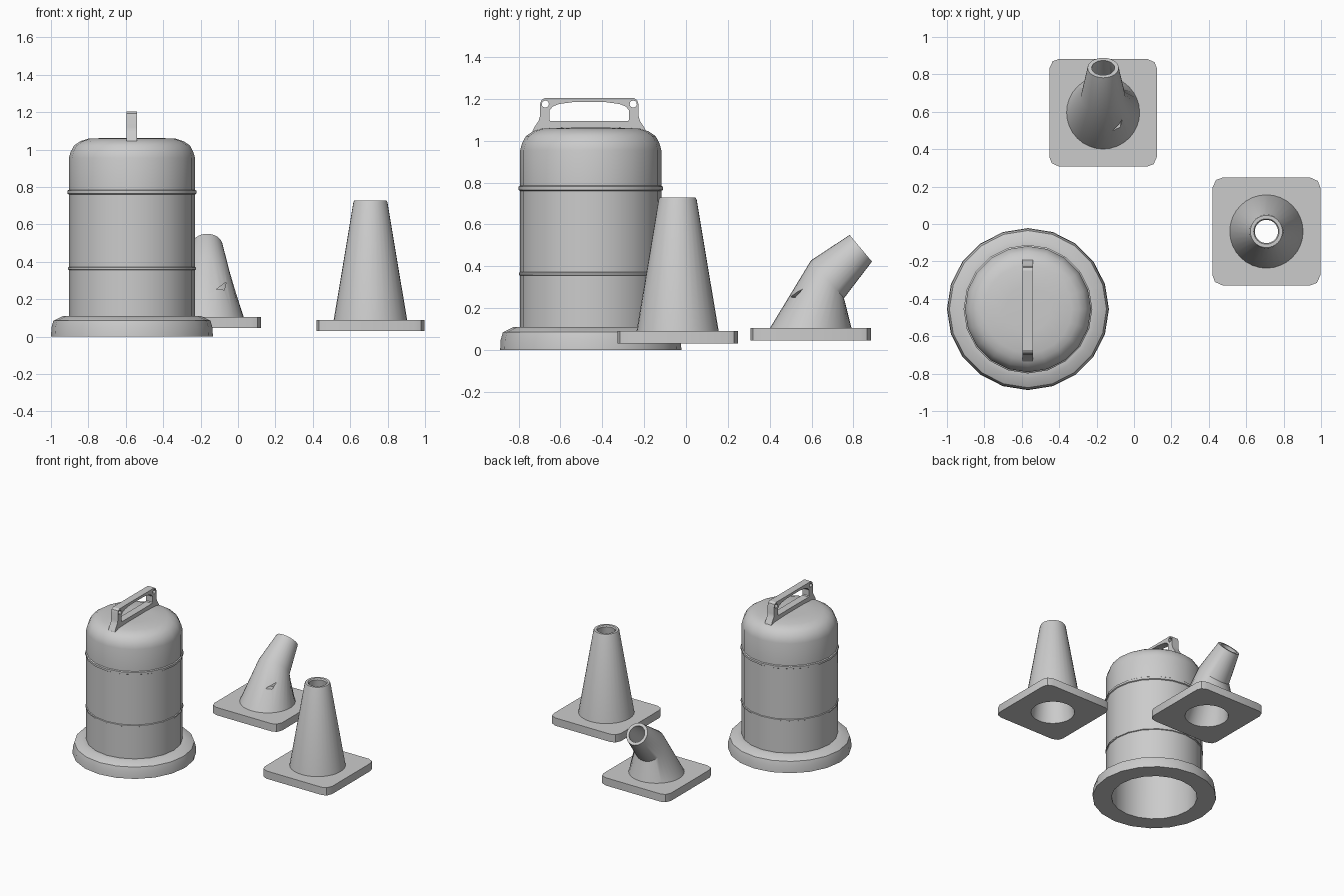
import bpy, bmesh, math
from mathutils import Vector, Matrix

if "Cube" in bpy.data.objects:
    bpy.data.objects.remove(bpy.data.objects["Cube"])


def ring(center, r, n, tilt=0.0):
    """Circle of n points; tilt leans its axis towards +y."""
    rot = Matrix.Rotation(-tilt, 3, 'X')
    return [Vector(center) + rot @ Vector((r * math.cos(2 * math.pi * i / n),
                                           r * math.sin(2 * math.pi * i / n), 0)) for i in range(n)]


def smooth(ob, angle=30):
    bpy.ops.object.select_all(action='DESELECT')
    ob.select_set(True)
    bpy.context.view_layer.objects.active = ob
    bpy.ops.object.shade_smooth_by_angle(angle=math.radians(angle))


def loft(name, rings, loop=False):
    """Skin a list of rings; either a closed loop of rings or capped ends."""
    bm = bmesh.new()
    vs = [[bm.verts.new(p) for p in r] for r in rings]
    pairs = list(zip(vs, vs[1:])) + ([(vs[-1], vs[0])] if loop else [])
    n = len(rings[0])
    for a, b in pairs:
        for i in range(n):
            j = (i + 1) % n
            bm.faces.new((a[i], a[j], b[j], b[i]))
    if not loop:
        bm.faces.new(vs[0])
        bm.faces.new(vs[-1])
    bmesh.ops.recalc_face_normals(bm, faces=bm.faces)
    me = bpy.data.meshes.new(name)
    bm.to_mesh(me)
    bm.free()
    ob = bpy.data.objects.new(name, me)
    bpy.context.collection.objects.link(ob)
    return ob


def plate(name, outlines, depth, loc, rot=(0, 0, 0)):
    """Flat filled outline with holes, thickened to depth."""
    cu = bpy.data.curves.new(name, 'CURVE')
    cu.dimensions = '2D'
    cu.fill_mode = 'BOTH'
    cu.extrude = depth / 2
    for pts in outlines:
        sp = cu.splines.new('POLY')
        sp.points.add(len(pts) - 1)
        for p, q in zip(sp.points, pts):
            p.co = (q[0], q[1], 0, 1)
        sp.use_cyclic_u = True
    ob = bpy.data.objects.new(name, cu)
    bpy.context.collection.objects.link(ob)
    ob.location, ob.rotation_euler = loc, rot
    bpy.ops.object.select_all(action='DESELECT')
    ob.select_set(True)
    bpy.context.view_layer.objects.active = ob
    bpy.ops.object.convert(target='MESH')
    ob = bpy.context.view_layer.objects.active
    smooth(ob)
    return ob


def mirrored(half):
    """Outline from its right half, listed bottom to top."""
    return half + [(-x, y) for x, y in reversed(half)]


# Barrel shell, hollow and open underneath
bx, by = -0.567, -0.455
outer = [(.30, 0), (.433, 0), (.43, .05), (.42, .085), (.37, .11), (.337, .11),
         (.337, .356), (.343, .359), (.343, .369), (.337, .372),
         (.337, .76), (.344, .764), (.344, .78), (.337, .785),
         (.337, .955), (.329, .985), (.31, 1.022), (.275, 1.045), (.235, 1.058), (.12, 1.063), (.02, 1.063)]
barrel = loft("barrel", [ring((bx, by, z), r, 20) for r, z in
                         [(.02, 1.03), (.2, 1.02), (.28, .99), (.30, .94)] + outer])
smooth(barrel, 35)

# Barrel carry handle with grip opening and two small eyelets
outline = mirrored([(.272, 1.045), (.262, 1.065), (.242, 1.095), (.235, 1.12), (.235, 1.175),
                    (.229, 1.193), (.213, 1.204)])
grip = mirrored([(.185, 1.093), (.19, 1.10), (.19, 1.145), (.175, 1.163), (.145, 1.175), (.08, 1.184)])
eyes = [[(p.x, p.y) for p in ring((s * .21, 1.175, 0), .017, 12)] for s in (-1, 1)]
plate("barrel_handle", [outline, grip] + eyes, .056, (bx, by - .007, 0),
      (math.pi / 2, 0, math.pi / 2))

# Square cone feet with chamfer-rounded corners and a round opening
N = 32
corner = [(.288, .235), (.275, .270), (.235, .288)]
foot = []
for k in range(4):
    c, s = round(math.cos(k * math.pi / 2)), round(math.sin(k * math.pi / 2))
    foot += [(x * c - y * s, x * s + y * c) for x, y in corner]
hole = [(p.x, p.y) for p in ring((0, 0, 0), .152, N)]
cx, cy = .708, -.04
dx, dy = -.165, .595
plate("upright_cone_foot", [foot, hole], .06, (cx, cy, .06))
plate("bent_cone_foot", [foot, hole], .06, (dx, dy, .075))

# Upright cone, open at both ends
prof = [(.152, .032), (.197, .085), (.091, .718), (.086, .728), (.068, .728), (.062, .718)]
smooth(loft("upright_cone", [ring((cx, cy, z), r, N) for r, z in prof], True))

# Bent cone: leaning lower part, folded over towards +y
lean = math.radians(50)
stations = [(.595, .10, .197, 0), (.676, .338, .120, math.radians(49)), (.835, .486, .083, lean)]
rings = [ring((dx, y, z), r, N, t) for y, z, r, t in stations]
rings += [ring((dx, y, z), r - .022, N, t) for y, z, r, t in reversed(stations[1:])]
rings.append(ring((dx, .595, .047), .152, N))
bent = loft("bent_cone", rings, True)

# Small triangular tear in the side of the bent cone
tri = [(-.115, .253), (-.063, .292), (-.073, .25)]
cutter = loft("tear_cutter", [[Vector((x, y, z)) for x, z in tri] for y in (.3, .62)])
cutter.hide_render = True
mod = bent.modifiers.new("tear", 'BOOLEAN')
mod.operation, mod.object, mod.solver = 'DIFFERENCE', cutter, 'EXACT'
bpy.context.view_layer.objects.active = bent
bpy.ops.object.modifier_apply(modifier="tear")
bpy.data.objects.remove(cutter)
smooth(bent)
